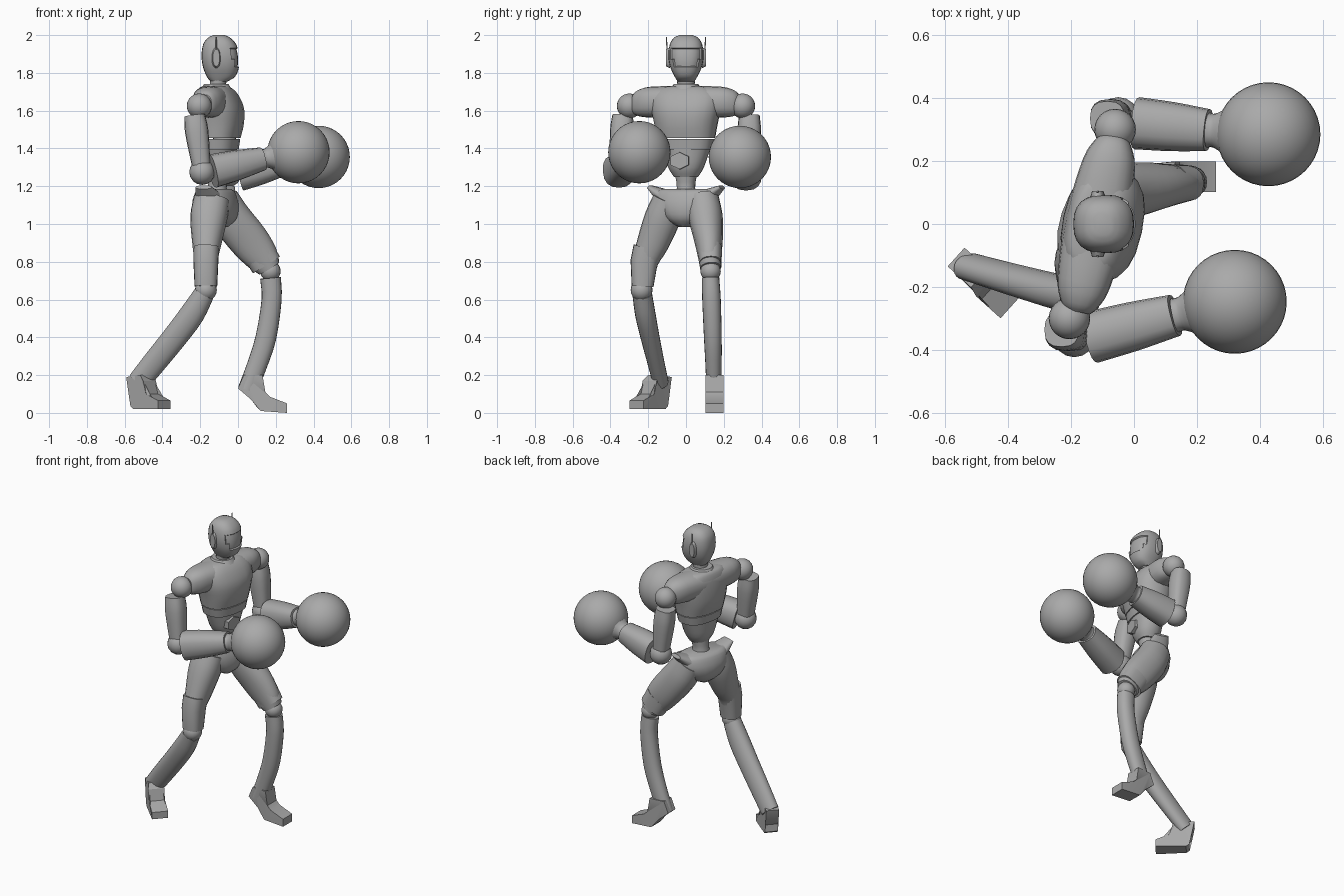
import bpy, bmesh, math
from mathutils import Vector, Matrix

cube = bpy.data.objects.get("Cube")
if cube:
    bpy.data.objects.remove(cube, do_unlink=True)

grey = bpy.data.materials.new("plain grey")
grey.use_nodes = True
grey.diffuse_color = (0.4, 0.4, 0.4, 1)
grey.node_tree.nodes["Principled BSDF"].inputs["Base Color"].default_value = (0.4, 0.4, 0.4, 1)

X, Y, Z = Vector((1, 0, 0)), Vector((0, 1, 0)), Vector((0, 0, 1))


def finish(name, bm, angle=40):
    bmesh.ops.recalc_face_normals(bm, faces=bm.faces[:])
    mesh = bpy.data.meshes.new(name)
    bm.to_mesh(mesh)
    bm.free()
    mesh.materials.append(grey)
    ob = bpy.data.objects.new(name, mesh)
    bpy.context.collection.objects.link(ob)
    bpy.ops.object.select_all(action='DESELECT')
    ob.select_set(True)
    bpy.context.view_layer.objects.active = ob
    bpy.ops.object.shade_smooth_by_angle(angle=math.radians(angle))
    return ob


def spline(stations, steps):
    """Catmull-Rom through stations of (x, y, z, half width a, half width b)."""
    s = [Vector(p) for p in stations]
    s = [2 * s[0] - s[1]] + s + [2 * s[-1] - s[-2]]
    out = []
    for i in range(1, len(s) - 2):
        p, q, r, t = s[i - 1:i + 3]
        for k in range(steps):
            f = k / steps
            out.append(q + (r - p) * f / 2 + (2 * p - 5 * q + 4 * r - t) * f * f / 2
                       + (3 * q - p - 3 * r + t) * f ** 3 / 2)
    return out + [s[-2]]


def loft_mesh(stations, ref=X, axis=None, power=2.2, sides=20, steps=3):
    """Skin of rounded sections along a path; a runs along ref, b across it."""
    rows = spline(stations, steps)
    centres = [Vector(r[:3]) for r in rows]
    bm = bmesh.new()
    rings = []
    for i, row in enumerate(rows):
        t = axis or (centres[min(i + 1, len(rows) - 1)] - centres[max(i - 1, 0)]).normalized()
        u = (ref - t * ref.dot(t)).normalized()
        v = t.cross(u)
        ring = []
        for k in range(sides):
            c, s = math.cos(math.tau * k / sides), math.sin(math.tau * k / sides)
            cu = math.copysign(abs(c) ** (2 / power), c)
            sv = math.copysign(abs(s) ** (2 / power), s)
            ring.append(bm.verts.new(centres[i] + u * cu * row[3] + v * sv * row[4]))
        rings.append(ring)
    for lo, hi in zip(rings, rings[1:]):
        for k in range(sides):
            j = (k + 1) % sides
            bm.faces.new((lo[k], lo[j], hi[j], hi[k]))
    bm.faces.new(rings[0][::-1])
    bm.faces.new(rings[-1])
    bmesh.ops.recalc_face_normals(bm, faces=bm.faces[:])
    return bm


def loft(name, stations, **kw):
    return finish(name, loft_mesh(stations, **kw))


def ball(name, centre, radius, seg=24):
    bm = bmesh.new()
    bmesh.ops.create_uvsphere(bm, u_segments=seg, v_segments=seg // 2, radius=radius,
                              matrix=Matrix.Translation(centre))
    return finish(name, bm)


# head with a sunken visor
bm = loft_mesh([(-.1, 0, 1.755, .045, .045), (-.09, 0, 1.78, .075, .06), (-.09, 0, 1.83, .095, .083),
                (-.093, 0, 1.89, .1, .093), (-.097, 0, 1.95, .088, .086), (-.1, 0, 1.985, .06, .065),
                (-.1, 0, 2.0, .03, .035)], axis=Z, power=2.5, sides=24)
visor = [f for f in bm.faces if f.normal.x > .55 and 1.83 < f.calc_center_median().z < 1.93]
bmesh.ops.inset_region(bm, faces=visor, thickness=.004, depth=-.008)
finish("head", bm, 30)
for side, sy in (("right", -1), ("left", 1)):
    loft(side + "_ear_pod", [(-.115, sy * .085, 1.88, .055, .024), (-.115, sy * .105, 1.88, .045, .018)],
         ref=Z, steps=1)
    loft(side + "_antenna", [(-.115, sy * .1, 1.9, .004, .004), (-.115, sy * .103, 1.99, .003, .003)],
         sides=6, steps=1)
loft("neck", [(-.115, 0, 1.66, .055, .055), (-.11, 0, 1.71, .042, .045), (-.1, 0, 1.79, .045, .05)])

# torso, turned slightly about the vertical
turn = Matrix.Rotation(math.radians(-12), 3, 'Z')
fwd, side_axis = turn @ X, turn @ Y
loft("chest", [(-.1, 0, 1.455, .108, .155), (-.1, 0, 1.53, .125, .168), (-.1, 0, 1.61, .125, .185),
               (-.11, 0, 1.68, .105, .185), (-.12, 0, 1.72, .08, .14), (-.12, 0, 1.73, .055, .08)],
     ref=fwd, axis=Z, power=2.5)
loft("rib_band", [(-.1, 0, 1.395, .098, .14), (-.1, 0, 1.45, .106, .152)], ref=fwd, axis=Z, power=2.5, steps=1)
loft("abdomen", [(-.1, 0, 1.25, .055, .065), (-.1, 0, 1.3, .08, .095), (-.1, 0, 1.4, .092, .132)],
     ref=fwd, axis=Z)
loft("belly_plate", [Vector((-.1, -.02, 1.335)).to_tuple() + (.05, .06),
                     (-.005, -.035, 1.335, .045, .055)], ref=Z, sides=6, steps=1, power=2)
loft("waist", [(-.11, 0, 1.1, .08, .08), (-.11, 0, 1.19, .05, .048), (-.1, 0, 1.29, .055, .065)],
     ref=fwd, axis=Z)
# shoulder yoke runs from right to left
yoke = []
for d, h, w, z in ((-.285, .05, .04, 1.635), (-.26, .068, .06, 1.64), (-.19, .082, .085, 1.645),
                   (0, .085, .1, 1.645)):
    yoke.append((d, h, w, z))
yoke += [(-d, h, w, z) for d, h, w, z in yoke[-2::-1]]
loft("shoulder_yoke", [(*(Vector((-.12, 0, z)) + side_axis * d), h, w) for d, h, w, z in yoke],
     ref=Z, axis=side_axis, power=2.4)
bm = bmesh.new()
bmesh.ops.create_cone(bm, cap_ends=True, segments=20, radius1=.085, radius2=.065, depth=.03,
                      matrix=Matrix.Translation((-.115, 0, 1.725)))
finish("collar", bm)

# arms: shoulder ball, sleeve, elbow, forearm, cuff and round glove
arms = {
    "right": ((-.205, -.3, 1.625), (-.19, -.355, 1.275), (-.135, -.36, 1.28), (.13, -.29, 1.345), (.32, -.247, 1.38)),
    "left": ((-.06, .3, 1.625), (-.05, .335, 1.265), (.01, .32, 1.265), (.235, .298, 1.315), (.427, .285, 1.355)),
}
for side, points in arms.items():
    shoulder, elbow, fore, wrist, glove = map(Vector, points)
    out = -1 if side == "right" else 1
    ball(side + "_shoulder", shoulder, .066)
    top = Vector((shoulder.x - .025, shoulder.y + out * .035, 1.575))
    mid = top.lerp(elbow, .3)
    loft(side + "_upper_arm", [(*top, .055, .055), (*mid, .062, .062), (*elbow.lerp(top, .08), .048, .05)],
         ref=X, power=2.6, sides=16)
    ball(side + "_elbow", elbow, .068, 16)
    loft(side + "_forearm", [(*fore, .09, .083), (*fore.lerp(wrist, .5), .08, .078), (*wrist, .062, .067)],
         ref=Z, power=2.5, sides=16)
    loft(side + "_cuff", [(*wrist, .052, .055), (*wrist.lerp(glove, .12), .052, .055),
                          (*wrist.lerp(glove, .35), .08, .082)], ref=Z)
    ball(side + "_glove", glove, .165, 40)

# pelvis with flared hip points
hip_fwd = Matrix.Rotation(math.radians(-18), 3, 'Z') @ X
hip_side = Matrix.Rotation(math.radians(-18), 3, 'Z') @ Y
loft("pelvis", [(-.11, 0, .985, .06, .035), (-.115, 0, 1.03, .105, .12), (-.12, 0, 1.1, .115, .172),
                (-.12, 0, 1.165, .095, .172), (-.12, 0, 1.185, .07, .15)], ref=hip_fwd, axis=Z)
for side, sy in (("right", -1), ("left", 1)):
    base = Vector((-.12, 0, 1.15)) + hip_side * sy * .13
    tip = Vector((-.12, 0, 1.195)) + hip_side * sy * .2
    loft(side + "_hip_point", [(*base, .04, .07), (*tip, .012, .045)], ref=Z, steps=1)

# thighs and knees
loft("right_thigh", [(-.14, -.09, 1.13, .095, .085), (-.155, -.125, 1.03, .098, .095),
                     (-.165, -.175, .9, .078, .085), (-.17, -.215, .8, .062, .068),
                     (-.17, -.228, .68, .058, .055)], ref=X)
loft("left_thigh", [(-.09, .09, 1.13, .095, .085), (-.035, .105, 1.03, .105, .09),
                    (.06, .12, .91, .105, .075), (.13, .125, .82, .088, .06),
                    (.165, .13, .765, .062, .055)], ref=X)
loft("right_knee_guard", [(-.168, -.205, .875, .068, .074), (-.17, -.222, .8, .066, .072),
                          (-.17, -.23, .67, .06, .058)], ref=X, power=2.6, steps=1)
loft("left_knee_guard", [(.1, .125, .865, .086, .066), (.15, .13, .785, .084, .058)],
     ref=X, power=2.6, steps=1)
ball("right_knee", (-.17, -.235, .65), .058, 20)
ball("left_knee", (.172, .13, .75), .054, 20)

# shins
loft("right_shin", [(-.18, -.232, .63, .055, .052), (-.245, -.215, .52, .066, .054),
                    (-.335, -.19, .4, .066, .05), (-.44, -.16, .27, .064, .045),
                    (-.525, -.135, .165, .06, .042)], ref=X)
loft("left_shin", [(.172, .13, .715, .055, .046), (.178, .135, .6, .053, .049),
                   (.148, .142, .4, .055, .047), (.1, .146, .25, .053, .043),
                   (.05, .148, .12, .052, .04)], ref=X)


# feet: side outline given as (forward, height), extruded across
def foot(name, heel, yaw, outline, half):
    bm = bmesh.new()
    rot = Matrix.Rotation(yaw, 3, 'Z')
    rows = [[bm.verts.new(Vector(heel) + rot @ Vector((f, s * (half if f > .1 else half * .8), z)))
             for f, z in outline] for s in (-1, 1)]
    n = len(outline)
    bm.faces.new(rows[0])
    bm.faces.new(rows[1][::-1])
    for i in range(n):
        j = (i + 1) % n
        bm.faces.new((rows[0][i], rows[1][i], rows[1][j], rows[0][j]))
    bmesh.ops.triangulate(bm, faces=[f for f in bm.faces if len(f.verts) > 4])
    finish(name, bm, 25)


foot("left_foot", (0, .15, 0), 0, [(0, .13), (.07, .07), (.1, .03), (.12, .01), (.26, 0), (.26, .05),
                                   (.17, .085), (.145, .11), (.13, .2), (.03, .2)], .048)
foot("right_foot", (-.565, -.105, .02), math.radians(-42),
     [(0, .17), (.015, .09), (.035, .06), (.03, .015), (.05, 0), (.235, 0), (.235, .045),
      (.15, .08), (.13, .15), (.1, .18)], .05)
